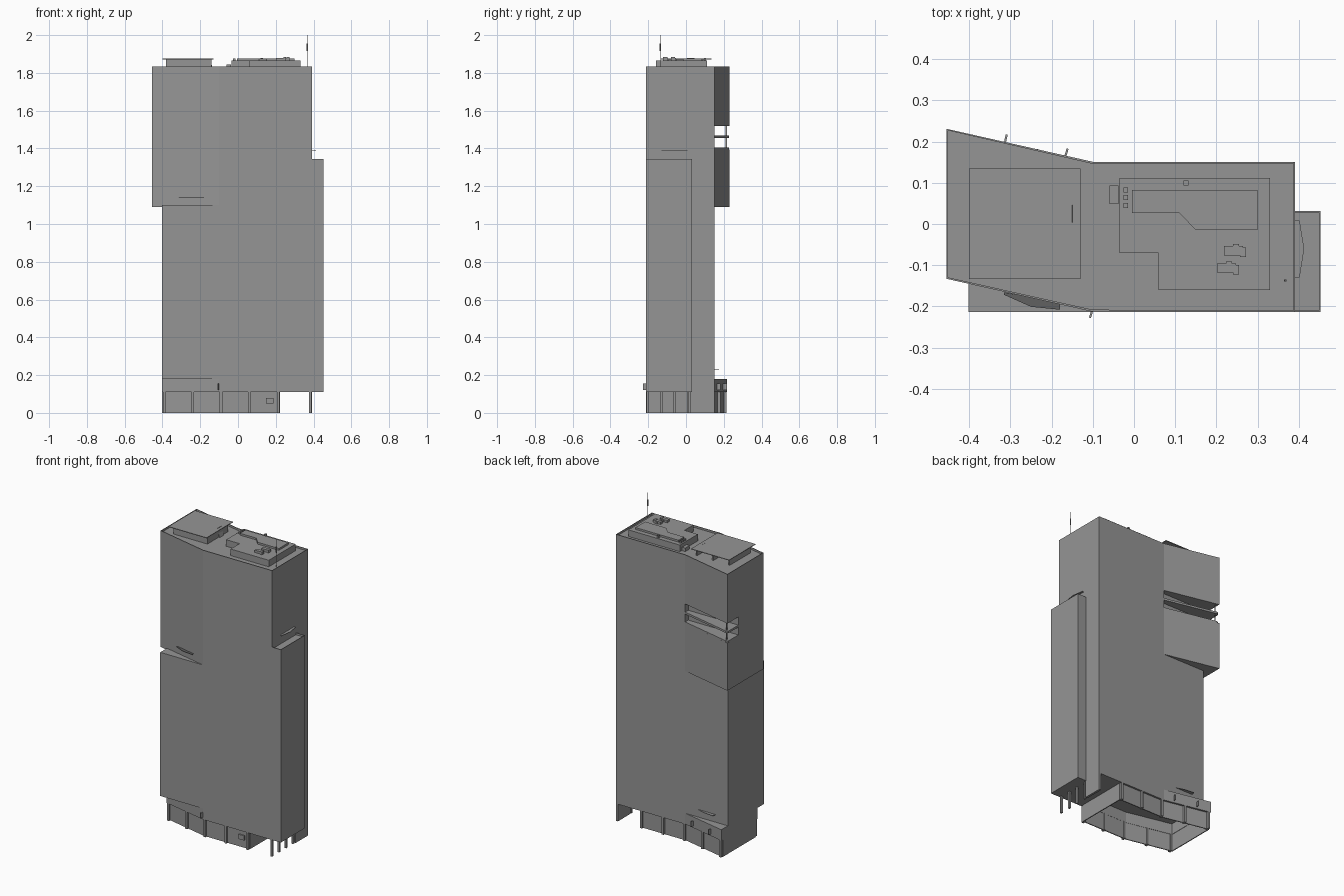
import bpy, bmesh, math
from mathutils import Vector


def material(name, v):
    m = bpy.data.materials.new(name)
    m.diffuse_color = (v, v, v, 1)
    return m


GREY = material("dark_grey", 0.30)


def prism(name, pts, z0, z1, parapet=0.0):
    """Extrude a plan outline; optionally sink the roof behind a thin parapet."""
    bm = bmesh.new()
    base = bm.faces.new([bm.verts.new((x, y, z0)) for x, y in pts])
    ext = bmesh.ops.extrude_face_region(bm, geom=[base], use_keep_orig=True)
    top_verts = [g for g in ext["geom"] if isinstance(g, bmesh.types.BMVert)]
    bmesh.ops.translate(bm, verts=top_verts, vec=(0, 0, z1 - z0))
    bmesh.ops.recalc_face_normals(bm, faces=bm.faces[:])
    if parapet:
        top = max(bm.faces, key=lambda f: f.calc_center_median().z)
        bmesh.ops.inset_region(bm, faces=[top], thickness=0.005)
        inner = bmesh.ops.extrude_discrete_faces(bm, faces=[top])["faces"][0]
        bmesh.ops.translate(bm, verts=inner.verts[:], vec=(0, 0, -parapet))
    me = bpy.data.meshes.new(name)
    bm.to_mesh(me)
    bm.free()
    me.materials.append(GREY)
    ob = bpy.data.objects.new(name, me)
    bpy.context.collection.objects.link(ob)
    return ob


def box(name, x0, x1, y0, y1, z0, z1):
    return prism(name, [(x0, y0), (x1, y0), (x1, y1), (x0, y1)], z0, z1)


def wall(name, p, q, z0, z1, t=0.006):
    """Straight thin wall between two plan points."""
    p, q = Vector(p), Vector(q)
    d = (q - p).normalized() * t / 2
    n = Vector((-d.y, d.x))
    return prism(name, [p - n, q - n, q + n, p + n], z0, z1)


F, B, R = -0.213, 0.151, 0.391   # front, back and right planes of the tower

# Tower: straight shaft, skewed upper block with a terrace pocket at the back corner
UPPER = [(-0.455, -0.133), (-0.10, F), (R, F), (R, B), (-0.10, B), (-0.455, 0.231)]
CORE = UPPER[:5] + [(-0.10, 0.12), (-0.455, 0.12)]
SLAB = [(-0.10, 0.12), (-0.10, B), (-0.44, 0.2275), (-0.453, 0.222), (-0.455, 0.21), (-0.455, 0.12)]
box("shaft", -0.402, R, F, B, 0.18, 1.10)
prism("upper_block", UPPER, 1.09, 1.395)
prism("terrace_core", CORE, 1.395, 1.52)
prism("top_block", UPPER, 1.52, 1.835, parapet=0.012)
prism("terrace_floor", SLAB, 1.395, 1.405)
prism("terrace_slab", SLAB, 1.455, 1.468)
box("terrace_post", -0.440, -0.434, 0.210, 0.216, 1.40, 1.52)

# Base: skewed skirt around the hollow podium, solid soffit at the right end
SKIRT = [(0.22, F), (-0.10, F), (-0.402, -0.147), (-0.402, 0.217), (-0.10, B), (0.22, B),
         (0.22, 0.132), (-0.10, 0.132), (-0.394, 0.196), (-0.394, -0.126), (-0.10, -0.193), (0.22, -0.193)]
prism("base_skirt", SKIRT, 0.11, 0.18)
box("base_soffit", 0.22, R, F, B, 0.11, 0.18)
box("back_ledge_cap", -0.402, -0.10, B - 0.01, B, 0.17, 0.18)
prism("back_ledge", [(-0.402, 0.14), (-0.10, 0.14), (-0.10, B), (-0.402, 0.217)], 0.174, 0.18)

# Side annex
box("annex", 0.386, 0.386 + 0.001, F, 0.03, 0.12, 1.33)
prism("annex_block", [(0.387, F), (0.453, F), (0.453, 0.031), (0.387, 0.031)], 0.11, 1.345, parapet=0.012)

# Podium walls, set back behind the columns
loop = [(0.22, -0.197), (-0.10, -0.197), (-0.399, -0.131), (-0.399, 0.201), (-0.10, 0.136), (0.22, 0.136)]
for i, p in enumerate(loop):
    wall(f"podium_wall_{i}", p, loop[(i + 1) % 6], 0, 0.175)


def skew(x):
    """Distance that the skewed base shifts in y at this x."""
    return max(0, -0.10 - x) * 0.066 / 0.302


for i, x in enumerate([-0.391, -0.24, -0.09, 0.06, 0.213]):
    for side, y0 in (("front", -0.201), ("back", 0.139)):
        y = y0 + skew(x)
        box(f"{side}_column_{i}", x - 0.007, x + 0.007, y - 0.012, y + 0.012, 0, 0.112)
box("front_vent", 0.148, 0.188, -0.208, -0.198, 0.05, 0.08)

# Right side ground supports
for i, y in enumerate([-0.203, -0.13, -0.06, 0.01]):
    box(f"annex_column_{i}", 0.376, 0.388, y - 0.006, y + 0.006, 0, 0.115)
box("corner_wall", 0.377, R, 0.025, B, 0, 0.115)

# Thin canopies above each ledge
canopy = prism("front_canopy", [(-0.315, -0.166), (-0.315, -0.172), (-0.25, -0.201), (-0.18, -0.208), (-0.18, -0.19)], 1.141, 1.144)
canopy.data.materials[0] = material("canopy_dark", 0.12)
prism("back_canopy", [(-0.315, 0.149), (-0.18, 0.149), (-0.25, 0.168), (-0.31, 0.174)], 0.226, 0.229)
prism("side_canopy", [(0.389, -0.13), (0.402, -0.13), (0.413, -0.06), (0.402, 0.008), (0.389, 0.008)], 1.388, 1.391)

# Blade signs
for i, (p, q) in enumerate([((-0.315, 0.19), (-0.309, 0.217)),
                            ((-0.168, 0.16), (-0.161, 0.183)),
                            ((-0.10, -0.205), (-0.107, -0.228))]):
    wall(f"blade_panel_{i}", p, q, 0.122, 0.155, 0.005)

# Roof screen: plate carried on cross walls
box("roof_plate", -0.40, -0.13, -0.133, 0.135, 1.872, 1.876)
box("roof_plate_front_wall", -0.38, -0.14, -0.108, -0.10, 1.82, 1.873)
for i, x in enumerate([-0.376, -0.26, -0.145]):
    box(f"roof_plate_fin_{i}", x - 0.004, x + 0.004, -0.10, 0.10, 1.82, 1.873)

# Plant room, two tiers
prism("plant_room", [(-0.035, 0.112), (-0.035, -0.07), (0.06, -0.07), (0.06, -0.16), (0.33, -0.16), (0.33, 0.112)], 1.82, 1.865)
prism("plant_upper_tier", [(-0.005, 0.083), (-0.005, 0.027), (0.11, 0.027), (0.15, -0.015), (0.30, -0.015), (0.30, 0.083)], 1.865, 1.877)

# Roof equipment
for i, (x, y) in enumerate([(0.245, -0.065), (0.228, -0.107)]):
    box(f"cooler_body_{i}", x - 0.027, x + 0.02, y - 0.011, y + 0.011, 1.865, 1.880)
    box(f"cooler_head_{i}", x + 0.012, x + 0.027, y - 0.015, y + 0.008, 1.865, 1.883)
    box(f"cooler_duct_{i}", x - 0.005, x + 0.010, y + 0.009, y + 0.016, 1.865, 1.877)
for i, y in enumerate([0.083, 0.064, 0.045]):
    box(f"roof_vent_{i}", -0.026, -0.014, y - 0.006, y + 0.006, 1.862, 1.876)
box("tier_vent", 0.120, 0.132, 0.094, 0.106, 1.862, 1.880)
box("roof_hatch", -0.06, -0.038, 0.048, 0.093, 1.82, 1.845)

# Steep access stair beside the roof plate
stair = box("roof_stair", -0.0015, 0.0015, 0.004, 0.046, 0, 0.06)
stair.location = (-0.134, 0, 1.82)
stair.rotation_euler.y = math.radians(-17)

# Mast
for name, r, z0, z1 in (("mast_pole", 0.0015, 1.82, 2.0), ("mast_sleeve", 0.0035, 1.915, 1.955)):
    bpy.ops.mesh.primitive_cylinder_add(vertices=8, radius=r, depth=z1 - z0, location=(0.367, -0.137, (z0 + z1) / 2))
    bpy.context.object.name = name
    bpy.context.object.data.materials.append(GREY)
